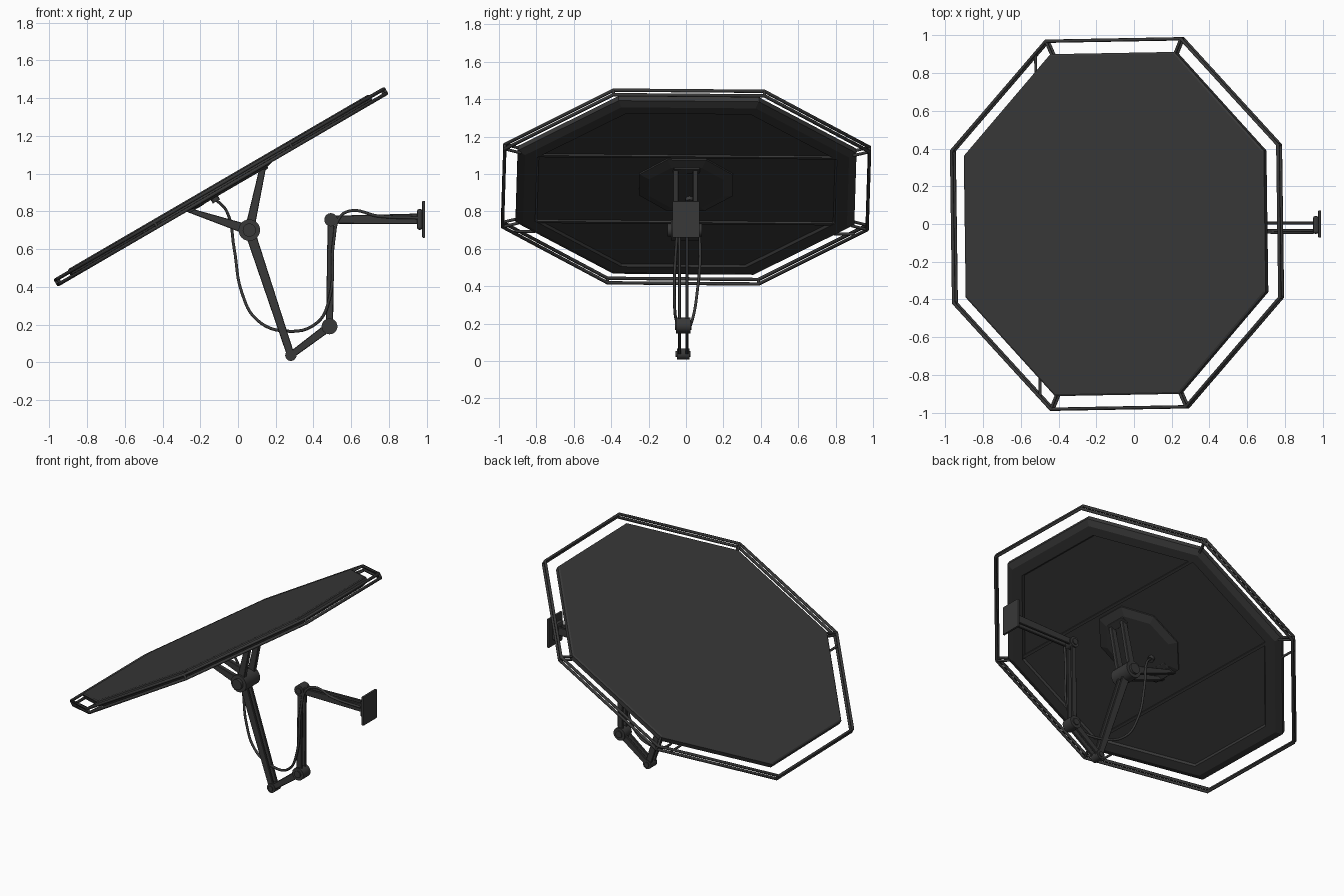
import bpy, bmesh, math
from mathutils import Vector, Matrix

if "Cube" in bpy.data.objects:
    bpy.data.objects.remove(bpy.data.objects["Cube"])

dark = bpy.data.materials.new("dark_grey")
dark.diffuse_color = (0.04, 0.04, 0.04, 1)
dark.use_nodes = True
dark.node_tree.nodes["Principled BSDF"].inputs["Base Color"].default_value = dark.diffuse_color

# Panel frame: local x/y lie in the panel, local z is its normal
M = (Matrix.Translation((-0.09, 0, 0.93)) @ Matrix.Rotation(math.radians(-30.2), 4, 'Y')
     @ Matrix.Rotation(math.radians(0.9), 4, 'Z'))
I = Matrix.Identity(4)
T8 = math.tan(math.pi / 8)


def add(name, bm, mat=I, bevel=0, smooth=False):
    bmesh.ops.recalc_face_normals(bm, faces=bm.faces[:])
    me = bpy.data.meshes.new(name)
    bm.to_mesh(me)
    bm.free()
    ob = bpy.data.objects.new(name, me)
    bpy.context.collection.objects.link(ob)
    ob.matrix_world = mat
    me.materials.append(dark)
    if bevel:
        b = ob.modifiers.new("bevel", 'BEVEL')
        b.width, b.segments = bevel, 2
    if smooth:
        bpy.ops.object.select_all(action='DESELECT')
        ob.select_set(True)
        bpy.context.view_layer.objects.active = ob
        bpy.ops.object.shade_smooth_by_angle(angle=math.radians(35))
    return ob


def octagon(ax, ay, z=0.0):
    q = [(1, T8), (T8, 1), (-T8, 1), (-1, T8), (-1, -T8), (-T8, -1), (T8, -1), (1, -T8)]
    return [Vector((ax * a, ay * b, z)) for a, b in q]


def loft(name, rings, mat=I):
    bm = bmesh.new()
    vs = [[bm.verts.new(p) for p in r] for r in rings]
    for a, b in zip(vs, vs[1:]):
        for i in range(len(a)):
            j = (i + 1) % len(a)
            bm.faces.new((a[i], a[j], b[j], b[i]))
    bm.faces.new(vs[0])
    bm.faces.new(vs[-1])
    return add(name, bm, mat)


def box(name, c, s, mat=I, bevel=0.004):
    bm = bmesh.new()
    bmesh.ops.create_cube(bm, size=1, matrix=Matrix.Translation(c) @ Matrix.Diagonal((*s, 1)))
    return add(name, bm, mat, bevel)


def arm(name, p, q, y, w0, w1, t):
    """Flat tapered bar in the xz plane, from p to q."""
    p, q = Vector((p[0], y, p[1])), Vector((q[0], y, q[1]))
    d = (q - p).normalized()
    side, up = Vector((-d.z, 0, d.x)), Vector((0, 1, 0))
    rings = [[c + side * (a * w / 2) + up * (b * t / 2)
              for a, b in ((-1, -1), (1, -1), (1, 1), (-1, 1))] for c, w in ((p, w0), (q, w1))]
    ob = loft(name, rings)
    b = ob.modifiers.new("bevel", 'BEVEL')
    b.width, b.segments = 0.003, 1


def disc(name, x, z, r, y0, y1):
    bm = bmesh.new()
    m = Matrix.Translation((x, (y0 + y1) / 2, z)) @ Matrix.Rotation(math.pi / 2, 4, 'X')
    bmesh.ops.create_cone(bm, cap_ends=True, segments=24, radius1=r, radius2=r,
                          depth=y1 - y0, matrix=m)
    add(name, bm, smooth=True)


def tube(name, pts, r, mat=I, cyclic=False, curved=False):
    cu = bpy.data.curves.new(name, 'CURVE')
    cu.dimensions = '3D'
    cu.bevel_depth, cu.bevel_resolution, cu.use_fill_caps = r, 2, True
    sp = cu.splines.new('BEZIER' if curved else 'POLY')
    if curved:
        sp.bezier_points.add(len(pts) - 1)
        for b, p in zip(sp.bezier_points, pts):
            b.co = p
            b.handle_left_type = b.handle_right_type = 'AUTO'
        cu.resolution_u = 6
    else:
        sp.points.add(len(pts) - 1)
        for b, p in zip(sp.points, pts):
            b.co = (*p, 1)
    sp.use_cyclic_u = cyclic
    cu.materials.append(dark)
    ob = bpy.data.objects.new(name, cu)
    bpy.context.collection.objects.link(ob)
    ob.matrix_world = mat


# Octagonal panel with stepped, recessed underside
steps = [(0.905, 0.030), (0.915, 0.024), (0.915, -0.004), (0.875, -0.022),
         (0.81, -0.022), (0.80, -0.010)]
loft("panel", [octagon(a * 1.005, a * 0.99, z) for a, z in steps], M)

# Double guard rail around the panel, with corner struts
for k, z in (("upper", 0.014), ("lower", -0.014)):
    ring = octagon(1.0, 0.975, z)
    tube(k + "_guard_rail", ring, 0.0095, M, cyclic=True)
    inner = octagon(0.90, 0.89, z)
    for i in (1, 2, 5, 6):
        tube(k + "_corner_strut", [ring[i], inner[i]], 0.008, M)
lo, hi = octagon(1.0, 0.975, -0.014), octagon(1.0, 0.975, 0.014)
for a, b in zip(lo, hi):
    tube("rail_post", [a, b], 0.0085, M)
for s in (-1, 1):
    tube("side_strut", [(-0.485, s * 0.80, 0), (-0.485, s * 0.91, 0)], 0.008, M)
    # Cross bars under the panel
    box("cross_bar", (s * 0.35, 0, -0.014), (0.018, 1.62, 0.014), M, 0)

# Mounting hub
loft("hub_plate", [octagon(0.27, 0.25, -0.009), octagon(0.27, 0.25, -0.018),
                   octagon(0.21, 0.20, -0.034)], Matrix.Translation(M @ Vector((0.05, 0, 0)) - M.translation) @ M)
tube("cable_socket", [(-0.06, 0.02, -0.03), (-0.06, 0.02, -0.055)], 0.022, M)

# Yoke between the hub and the tilt pivot
pivot = (0.06, 0.70)
for y in (-0.055, 0.05):
    arm("yoke_upper_arm", pivot, (0.13, 1.025), y, 0.05, 0.034, 0.028)
    arm("yoke_lower_arm", pivot, (-0.28, 0.812), y, 0.055, 0.022, 0.028)
box("yoke_upper_foot", (0.24, 0, -0.036), (0.05, 0.14, 0.012), M)
box("yoke_lower_foot", (-0.17, 0, -0.030), (0.09, 0.14, 0.012), M)
disc("tilt_pivot", *pivot, 0.057, -0.08, 0.07)
disc("tilt_knob", *pivot, 0.035, -0.10, 0.085)

# Folding arm of paired bars
elbow, knee, shoulder = (0.28, 0.037), (0.485, 0.19), (0.492, 0.755)
for y in (-0.035, 0.005):
    arm("long_arm", elbow, pivot, y, 0.04, 0.054, 0.016)
    arm("link_arm", elbow, knee, y, 0.036, 0.046, 0.016)
    arm("upright_arm", knee, shoulder, y, 0.038, 0.034, 0.016)
    arm("wall_arm", shoulder, (0.955, 0.76), y, 0.042, 0.056, 0.016)
for n, p, r, h in (("elbow", elbow, 0.030, 0.033), ("knee", knee, 0.042, 0.038),
                   ("shoulder", shoulder, 0.035, 0.036)):
    disc(n + "_joint", *p, r, -0.015 - h, -0.015 + h)
    disc(n + "_bolt", *p, r * 0.55, -0.022 - h, -0.008 + h)

# Wall mount
box("wall_plate", (0.984, 0, 0.757), (0.016, 0.145, 0.195))
box("wall_bracket", (0.963, -0.005, 0.757), (0.03, 0.095, 0.11), bevel=0.012)

# Hanging cable
tube("cable", [(-0.12, 0.02, 0.865), (-0.06, 0.05, 0.80), (-0.02, 0.075, 0.60),
               (0.02, 0.06, 0.37), (0.10, 0.035, 0.225), (0.25, 0.0, 0.165),
               (0.42, -0.05, 0.21), (0.485, -0.062, 0.34), (0.508, -0.05, 0.65),
               (0.54, -0.04, 0.77), (0.60, -0.035, 0.803), (0.74, -0.045, 0.775),
               (0.95, -0.045, 0.765)], 0.008, curved=True)
